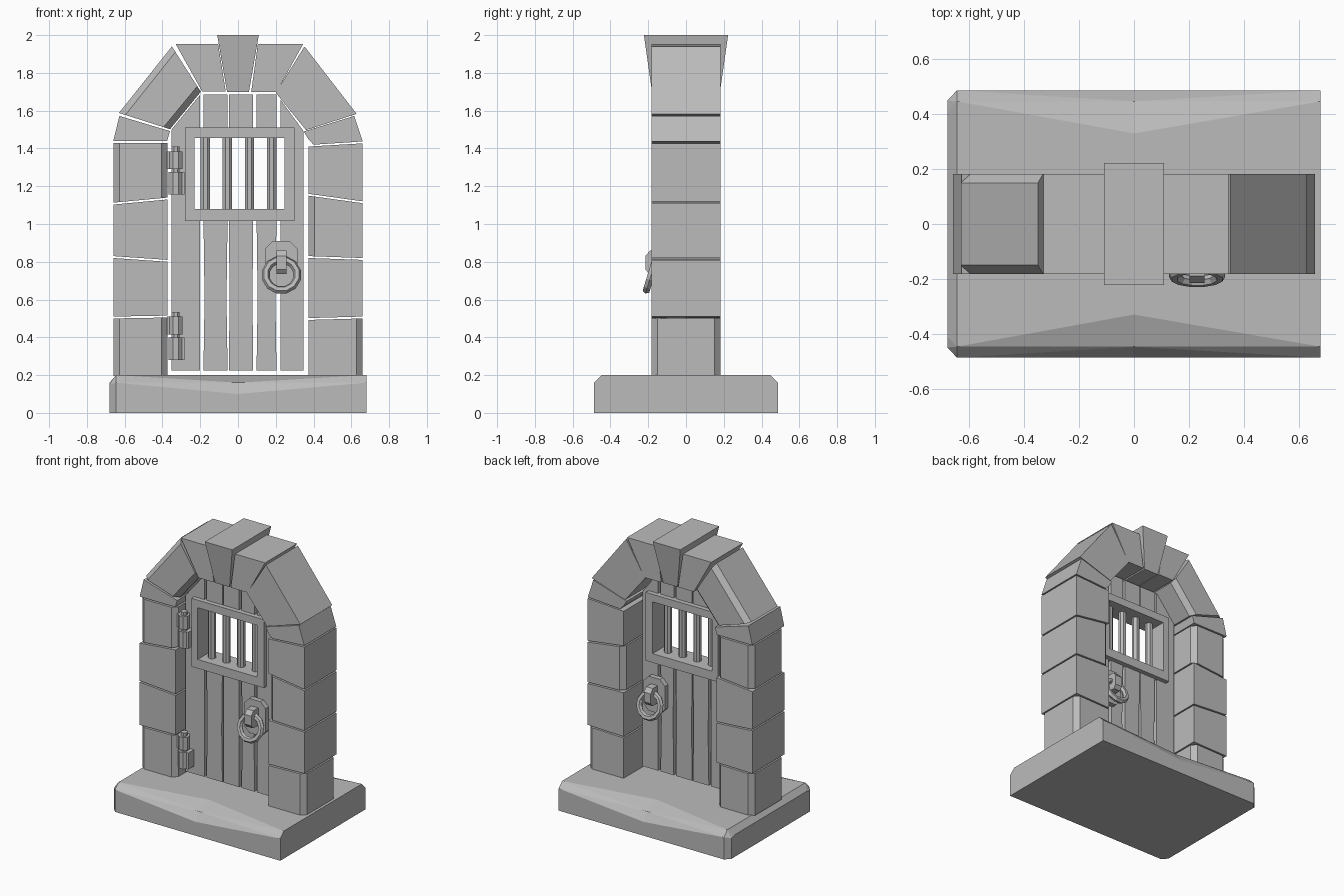
import bpy, bmesh, math
from mathutils import Matrix, Vector

old = bpy.data.objects.get("Cube")
if old:
    bpy.data.objects.remove(old)

stone_grey = bpy.data.materials.new("stone_grey")
stone_grey.use_nodes = True
GREY = (0.5, 0.5, 0.5, 1)
stone_grey.diffuse_color = GREY
stone_grey.node_tree.nodes["Principled BSDF"].inputs["Base Color"].default_value = GREY

DEPTH = 0.183      # half depth of the stonework
DOOR_Y = -0.05     # middle plane of the door


def finish(name, bm):
    bmesh.ops.recalc_face_normals(bm, faces=bm.faces)
    mesh = bpy.data.meshes.new(name)
    bm.to_mesh(mesh)
    bm.free()
    mesh.materials.append(stone_grey)
    ob = bpy.data.objects.new(name, mesh)
    bpy.context.collection.objects.link(ob)
    return ob


def prism(name, pts, y0, y1, cham=(), size=0.033):
    """Extrude an x-z outline along y; chamfer both long edges of the listed sides."""
    bm = bmesh.new()
    a = [bm.verts.new((x, y0, z)) for x, z in pts]
    b = [bm.verts.new((x, y1, z)) for x, z in pts]
    n = len(pts)
    bm.faces.new(a)
    bm.faces.new(b[::-1])
    for i in range(n):
        j = (i + 1) % n
        bm.faces.new((a[i], b[i], b[j], a[j]))
    edges = [bm.edges.get((r[i], r[(i + 1) % n])) for i in cham for r in (a, b)]
    if edges:
        bmesh.ops.bevel(bm, geom=edges, offset=size, segments=1, affect='EDGES')
    return finish(name, bm)


def box(name, x0, x1, y0, y1, z0, z1):
    return prism(name, [(x0, z0), (x1, z0), (x1, z1), (x0, z1)], y0, y1)


def post(name, x, y, z0, z1, r, sides=8):
    bm = bmesh.new()
    bmesh.ops.create_cone(bm, cap_ends=True, segments=sides, radius1=r, radius2=r, depth=z1 - z0,
                          matrix=Matrix.Translation((x, y, (z0 + z1) / 2))
                          @ Matrix.Rotation(math.pi / sides, 4, 'Z'))
    return finish(name, bm)


def ring(name, centre, tilt, big, small, sides=12, tube=6):
    bm = bmesh.new()
    turn = Matrix.Translation(centre) @ Matrix.Rotation(tilt, 4, 'X')
    loops = []
    for i in range(sides):
        u = math.tau * (i + 0.5) / sides
        loop = []
        for k in range(tube):
            v = math.tau * k / tube
            r = big + small * math.cos(v)
            loop.append(bm.verts.new(turn @ Vector((r * math.cos(u), small * math.sin(v), r * math.sin(u)))))
        loops.append(loop)
    for i in range(sides):
        p, q = loops[i], loops[(i + 1) % sides]
        for k in range(tube):
            m = (k + 1) % tube
            bm.faces.new((p[k], q[k], q[m], p[m]))
    return finish(name, bm)


# Base slab: cross-sections along x, worn down in the middle of both long edges
bm = bmesh.new()
sections = []
for x, wide, side_z, lip_z, top_z in ((-0.68, 0.45, 0.15, 0.16, 0.16), (-0.645, 0.487, 0.16, 0.2, 0.2),
                                      (0, 0.487, 0.1, 0.16, 0.2), (0.68, 0.487, 0.16, 0.2, 0.2)):
    half = [(wide, 0), (wide, side_z), (wide - 0.04, lip_z), (0.33, top_z)]
    outline = half + [(-y, z) for y, z in reversed(half)]
    sections.append([bm.verts.new((x, y, z)) for y, z in outline])
for s, t in zip(sections, sections[1:]):
    for i in range(8):
        j = (i + 1) % 8
        bm.faces.new((s[i], t[i], t[j], s[j]))
bm.faces.new(sections[0])
bm.faces.new(sections[-1])
bmesh.ops.triangulate(bm, faces=[f for f in bm.faces if len(f.verts) == 4])
finish("base_slab", bm)

# Pillars: joints listed as (inner height, outer height); side 1 is outer, side 3 is inner
GAP = 0.005
pillars = {
    "right": (-1, [(0.19, 0.19), (0.51, 0.505), (0.805, 0.825), (1.135, 1.108), (1.435, 1.435)],
              [(1, 3), (), (), (1, 3)]),
    "left": (1, [(0.19, 0.19), (0.497, 0.505), (0.825, 0.815), (1.155, 1.115), (1.415, 1.432)],
             [(1,), (), (3,), ()]),
}
for side, (s, joints, chams) in pillars.items():
    for i, cham in enumerate(chams):
        (a0, b0), (a1, b1) = joints[i], joints[i + 1]
        prism(f"{side}_pillar_stone_{i + 1}",
              [(s * 0.372, a0 + GAP), (s * 0.66, b0 + GAP), (s * 0.66, b1 - GAP), (s * 0.372, a1 - GAP)],
              -DEPTH, DEPTH, cham)

# Arch stones
arch = {
    "left_springer": ([(0.4, 1.42), (0.66, 1.437), (0.615, 1.572), (0.348, 1.49), (0.372, 1.45)], ()),
    "right_springer": ([(-0.375, 1.44), (-0.66, 1.44), (-0.628, 1.572), (-0.36, 1.492)], ()),
    "left_haunch": ([(0.36, 1.497), (0.628, 1.583), (0.352, 1.94), (0.2, 1.695)], ()),
    "right_haunch": ([(-0.36, 1.502), (-0.63, 1.588), (-0.35, 1.94), (-0.197, 1.7)], (1, 3)),
    "left_crown": ([(0.205, 1.7), (0.345, 1.953), (0.105, 1.953), (0.07, 1.7)], ()),
    "right_crown": ([(-0.19, 1.702), (-0.33, 1.953), (-0.105, 1.953), (-0.065, 1.702)], ()),
}
for name, (pts, cham) in arch.items():
    prism(name + "_stone", pts, -DEPTH, DEPTH, cham)

# Keystone, flaring upward in both directions
bm = bmesh.new()
bmesh.ops.create_cube(bm, size=2)
for v in bm.verts:
    up = v.co.z > 0
    v.co = Vector((v.co.x * (0.11 if up else 0.058), v.co.y * (0.223 if up else 0.18), 2.0 if up else 1.7))
finish("keystone", bm)

# Door planks: (left x, right x, top left z, top right z), split around the window
WIN = (-0.255, 0.27, 1.045, 1.48)
Y0, Y1 = DOOR_Y - 0.05, DOOR_Y + 0.05
planks = [(-0.352, -0.2, 1.5, 1.685), (-0.183, -0.055, 1.685, 1.685), (-0.048, 0.08, 1.685, 1.685),
          (0.098, 0.204, 1.685, 1.685), (0.224, 0.348, 1.66, 1.49)]
for n, (x0, x1, zl, zr) in enumerate(planks, 1):
    if n in (2, 3, 4):
        t = 0.006 if n != 3 else 0.003
        prism(f"door_plank_{n}_lower", [(x0, 0.225), (x1, 0.225), (x1 - t, 0.6), (x1, WIN[2]),
                                        (x0, WIN[2]), (x0 + t, 0.6)], Y0, Y1)
        box(f"door_plank_{n}_upper", x0, x1, Y0, Y1, WIN[3], 1.685)
    elif n == 1:
        prism("door_plank_1", [(x0, 0.225), (x1, 0.225), (x1, WIN[2]), (WIN[0], WIN[2]), (WIN[0], WIN[3]),
                               (x1, WIN[3]), (x1, zr), (x0, zl)], Y0, Y1)
    else:
        prism("door_plank_5", [(x0, 0.225), (x1, 0.225), (x1, zr), (x0, zl), (x0, WIN[3]),
                               (WIN[1], WIN[3]), (WIN[1], WIN[2]), (x0, WIN[2])], Y0, Y1)

# Barred window
F0, F1 = DOOR_Y - 0.083, DOOR_Y + 0.083
box("window_frame_bottom", -0.28, 0.3, F0, F1, 1.015, 1.08)
box("window_frame_top", -0.28, 0.3, F0, F1, 1.455, 1.51)
box("window_frame_right", -0.28, -0.23, F0, F1, 1.08, 1.455)
box("window_frame_left", 0.245, 0.3, F0, F1, 1.08, 1.455)
for i in range(4):
    post(f"window_bar_{i + 1}", -0.173 + 0.117 * i, DOOR_Y, 1.075, 1.46, 0.027)

# Knockers on both faces of the door
for face, s in (("front", -1), ("back", 1)):
    def at(d):
        return DOOR_Y + s * d
    prism(face + "_knocker_plate", [(0.145, 0.7), (0.185, 0.66), (0.275, 0.66), (0.315, 0.7),
                                    (0.315, 0.87), (0.275, 0.91), (0.185, 0.91), (0.145, 0.87)],
          at(0.045), at(0.085))
    bm = bmesh.new()
    vs = [[bm.verts.new((x, at(d), z)) for d, z in ((0.08, 0.86), (0.14, 0.86), (0.165, 0.83),
                                                    (0.165, 0.76), (0.145, 0.735), (0.08, 0.735))]
          for x in (0.203, 0.257)]
    bm.faces.new(vs[0])
    bm.faces.new(vs[1])
    for i in range(6):
        j = (i + 1) % 6
        bm.faces.new((vs[0][i], vs[1][i], vs[1][j], vs[0][j]))
    finish(face + "_knocker_bracket", bm)
    ring(face + "_knocker_ring", (0.23, at(0.135), 0.73), -s * math.radians(-17), 0.085, 0.021)

# Hinges on the front
for place, z in (("lower", 0.28), ("upper", 1.155)):
    box(place + "_hinge_pillar_leaf", -0.375, -0.33, -0.165, -0.12, z + 0.135, z + 0.23)
    box(place + "_hinge_door_leaf", -0.33, -0.283, -0.165, -0.095, z, z + 0.12)
    post(place + "_hinge_door_barrel", -0.33, -0.145, z, z + 0.12, 0.04)
    post(place + "_hinge_pillar_barrel", -0.33, -0.145, z + 0.135, z + 0.23, 0.04)
    post(place + "_hinge_pin", -0.33, -0.145, z + 0.01, z + 0.255, 0.023)
